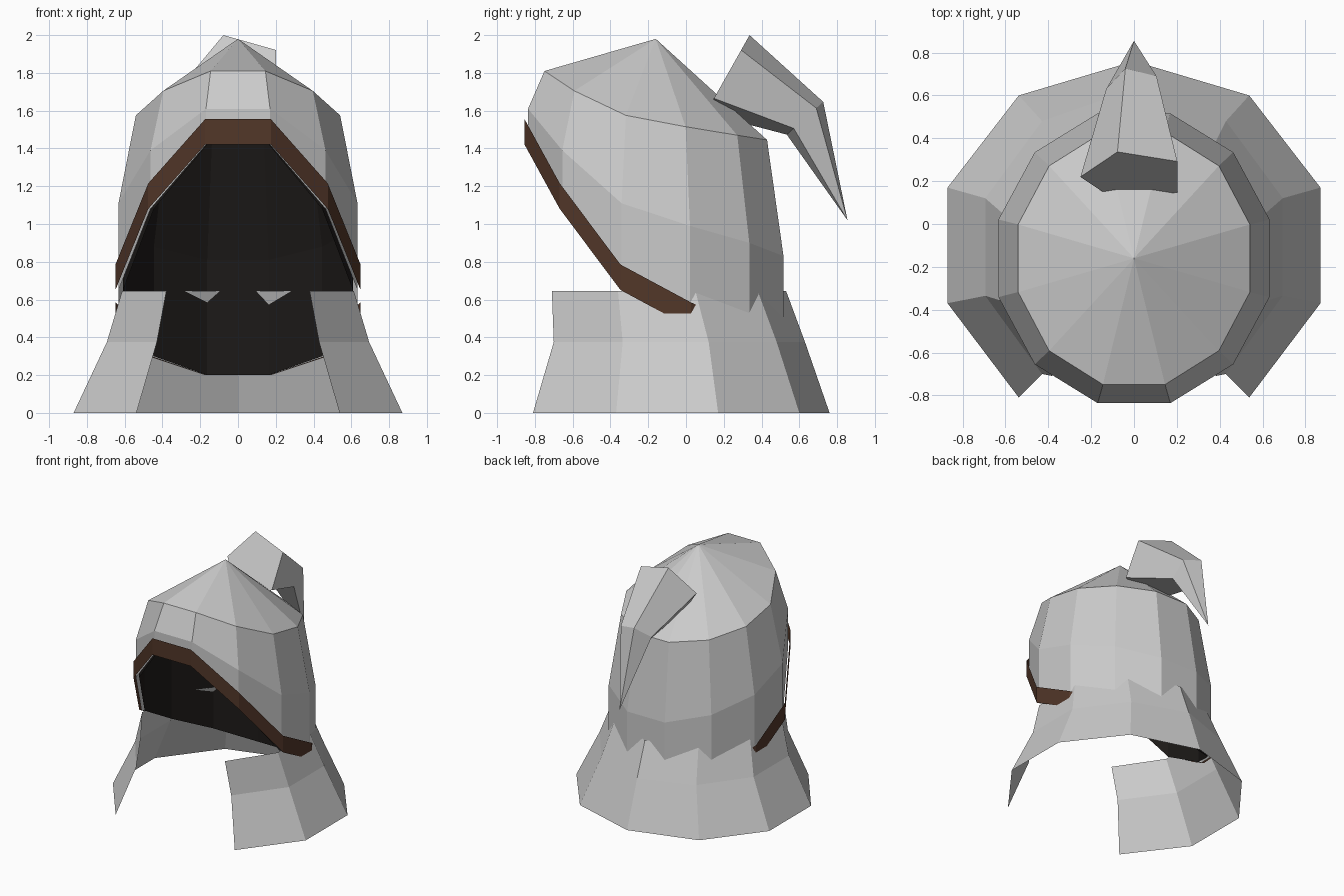
import bpy, bmesh
from math import sin, cos, radians

if "Cube" in bpy.data.objects:
    bpy.data.objects.remove(bpy.data.objects["Cube"])


def material(name, rgb):
    m = bpy.data.materials.new(name)
    m.diffuse_color = (*rgb, 1)
    m.use_nodes = True
    m.node_tree.nodes["Principled BSDF"].inputs["Base Color"].default_value = m.diffuse_color
    return m


brown = material("brown_leather", (0.085, 0.038, 0.022))
dark = material("dark_lining", (0.012, 0.010, 0.009))


def skin(name, rings, closed=True, apex=None, tip=None, cap=False, mat=None):
    """Bridge successive rings of points; optionally end them in a point or cap."""
    bm = bmesh.new()
    vs = [[bm.verts.new(p) for p in r] for r in rings]
    n = len(vs[0])
    count = n if closed else n - 1
    for a, b in zip(vs, vs[1:]):
        for i in range(count):
            j = (i + 1) % n
            bm.faces.new((a[i], b[i], b[j], a[j]))
    if apex:
        top = bm.verts.new(apex)
        for i in range(n):
            bm.faces.new((top, vs[0][i], vs[0][(i + 1) % n]))
    if tip:
        end = bm.verts.new(tip)
        for i in range(n):
            bm.faces.new((vs[-1][i], end, vs[-1][(i + 1) % n]))
    if cap:
        bm.faces.new(vs[0])
    bmesh.ops.recalc_face_normals(bm, faces=bm.faces)
    me = bpy.data.meshes.new(name)
    bm.to_mesh(me)
    bm.free()
    ob = bpy.data.objects.new(name, me)
    bpy.context.collection.objects.link(ob)
    if mat:
        me.materials.append(mat)
    return ob


CY = -0.16


def hood_ring(rx, ry, heights, dz=0):
    """Twelve-sided ring; six heights run from front to back, mirrored."""
    pts = []
    for k in range(12):
        a = radians(-75 + 30 * k)
        h = heights[k] if k < 6 else heights[11 - k]
        pts.append((rx * cos(a), CY + ry * sin(a), h + dz))
    return pts


brow = (1.81, 1.705, 1.575, 1.515, 1.47, 1.445)
cheek = (1.61, 1.39, 1.11, 0.99, 0.90, 0.83)
hem = (1.42, 1.08, 0.65, 0.45, 0.30, 0.20)

# Hood shell
skin("hood", [hood_ring(0.56, 0.61, brow), hood_ring(0.655, 0.70, cheek),
              hood_ring(0.655, 0.70, hem)], apex=(0, CY, 1.98))

# Dark lining just inside the hood
skin("hood_lining", [hood_ring(0.535, 0.585, brow, -0.02),
                     hood_ring(0.63, 0.675, cheek, -0.02),
                     hood_ring(0.63, 0.675, hem)],
     apex=(0, CY, 1.95), mat=dark)

# Brown band around the hem
skin("hem_trim", [hood_ring(0.672, 0.719, hem, 0.135),
                  hood_ring(0.672, 0.719, hem)], mat=brown)

# Flared shoulder collar, open at the front
def collar_ring(r, z, ys):
    pts = []
    for k in range(9):
        a = radians(-54 + 36 * k)
        pts.append((r * cos(a), ys[k] if k < 5 else ys[8 - k], z))
    return pts


skin("collar", [collar_ring(0.645, 0.645, (-0.71, -0.36, 0.05, 0.38, 0.53)),
                collar_ring(0.73, 0.375, (-0.70, -0.335, 0.12, 0.48, 0.63)),
                collar_ring(0.915, 0, (-0.81, -0.37, 0.17, 0.60, 0.76))],
     closed=False)

# Drooping five-sided point at the back
def point_ring(r, y, z, dy, dz):
    angs = [radians(36 + 72 * k) for k in range(5)]
    return [(r * cos(a), y + r * sin(a) * dy, z + r * sin(a) * dz) for a in angs]


skin("hood_point", [point_ring(0.25, 0.22, 1.793, 0.49, 0.87),
                    point_ring(0.13, 0.63, 1.56, 0.78, 0.70)],
     tip=(0, 0.855, 1.02), cap=True)
